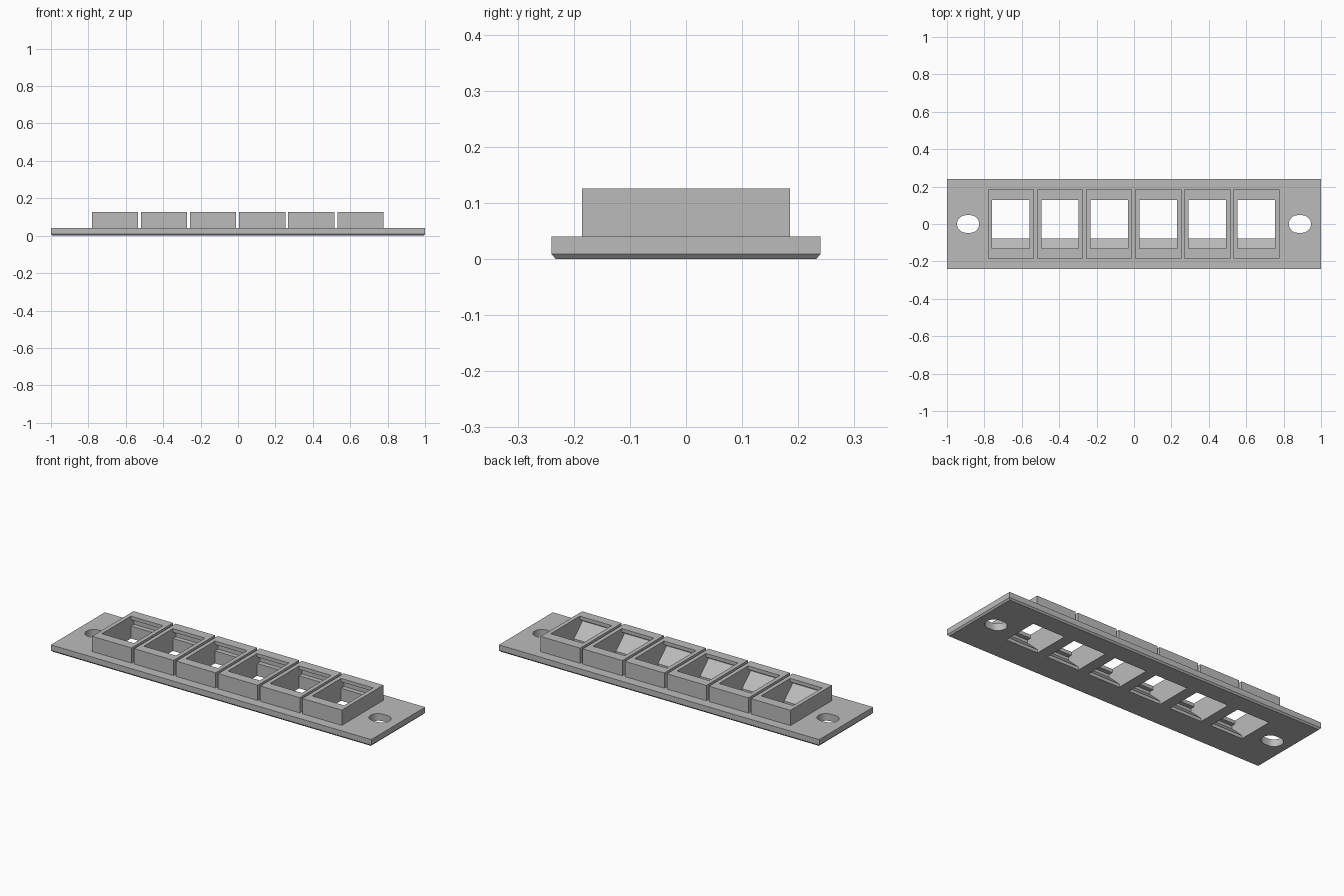
import bpy, bmesh, math

if "Cube" in bpy.data.objects:
    bpy.data.objects.remove(bpy.data.objects["Cube"])

PITCH, BAYS, OFFSET = 0.2625, 6, -0.002
PLATE_TOP, BLOCK_TOP = 0.04, 0.126
bay_x = [OFFSET + (i - (BAYS - 1) / 2) * PITCH for i in range(BAYS)]

grey = bpy.data.materials.new("mid grey")
grey.diffuse_color = (0.5, 0.5, 0.5, 1)
grey.use_nodes = True
grey.node_tree.nodes["Principled BSDF"].inputs["Base Color"].default_value = grey.diffuse_color


def loft(bm, rings):
    """Closed solid through rings that all have the same point count."""
    loops = [[bm.verts.new(p) for p in ring] for ring in rings]
    n = len(loops[0])
    for a, b in zip(loops, loops[1:]):
        for i in range(n):
            j = (i + 1) % n
            bm.faces.new((a[i], a[j], b[j], b[i]))
    bm.faces.new(loops[0][::-1])
    bm.faces.new(loops[-1])


def rect(cx, hx, hy, z):
    return [(cx - hx, -hy, z), (cx + hx, -hy, z), (cx + hx, hy, z), (cx - hx, hy, z)]


def finish(bm, name):
    bmesh.ops.recalc_face_normals(bm, faces=bm.faces)
    mesh = bpy.data.meshes.new(name)
    bm.to_mesh(mesh)
    bm.free()
    mesh.materials.append(grey)
    obj = bpy.data.objects.new(name, mesh)
    bpy.context.collection.objects.link(obj)
    return obj


# Face plate with a small chamfer around its underside
bm = bmesh.new()
loft(bm, [rect(0, 0.992, 0.232, 0), rect(0, 1, 0.24, 0.009), rect(0, 1, 0.24, PLATE_TOP)])
panel = finish(bm, "socket_panel")

# Row of raised socket housings
bm = bmesh.new()
for x in bay_x:
    loft(bm, [rect(x, 0.1235, 0.185, 0.02), rect(x, 0.1235, 0.185, BLOCK_TOP)])
housings = finish(bm, "socket_housings")

# Socket openings: sloped front wall, catch pockets under the top lips
profile = [(-0.078, -0.05), (0.128, -0.05), (0.128, 0.07), (0.155, 0.07),
           (0.155, 0.106), (0.128, 0.106), (0.128, 0.2), (-0.131, 0.2),
           (-0.131, 0.106), (-0.155, 0.106), (-0.155, 0.09), (-0.078, 0.018)]
bm = bmesh.new()
for x in bay_x:
    loft(bm, [[(x + s * 0.1, y, z) for y, z in profile] for s in (-1, 1)])

# Slotted mounting holes at both ends
for side in (-1, 1):
    slot = []
    for k in range(34):
        end = 1 if k < 17 else -1
        a = -math.pi / 2 + math.pi * (k if k < 17 else k - 1) / 16
        slot.append((side * 0.887 + end * 0.012 + 0.047 * math.cos(a), 0.047 * math.sin(a)))
    loft(bm, [[(x, y, z) for x, y in slot] for z in (-0.05, 0.1)])
openings = finish(bm, "opening_cutters")

# Merge the housings into the plate and cut all openings
bpy.context.view_layer.objects.active = panel
panel.select_set(True)
for tool, operation in ((housings, 'UNION'), (openings, 'DIFFERENCE')):
    mod = panel.modifiers.new(operation.lower(), 'BOOLEAN')
    mod.operation, mod.object, mod.solver = operation, tool, 'EXACT'
    bpy.ops.object.modifier_apply(modifier=mod.name)
    bpy.data.objects.remove(tool)
bpy.ops.object.shade_smooth_by_angle(angle=math.radians(25))
